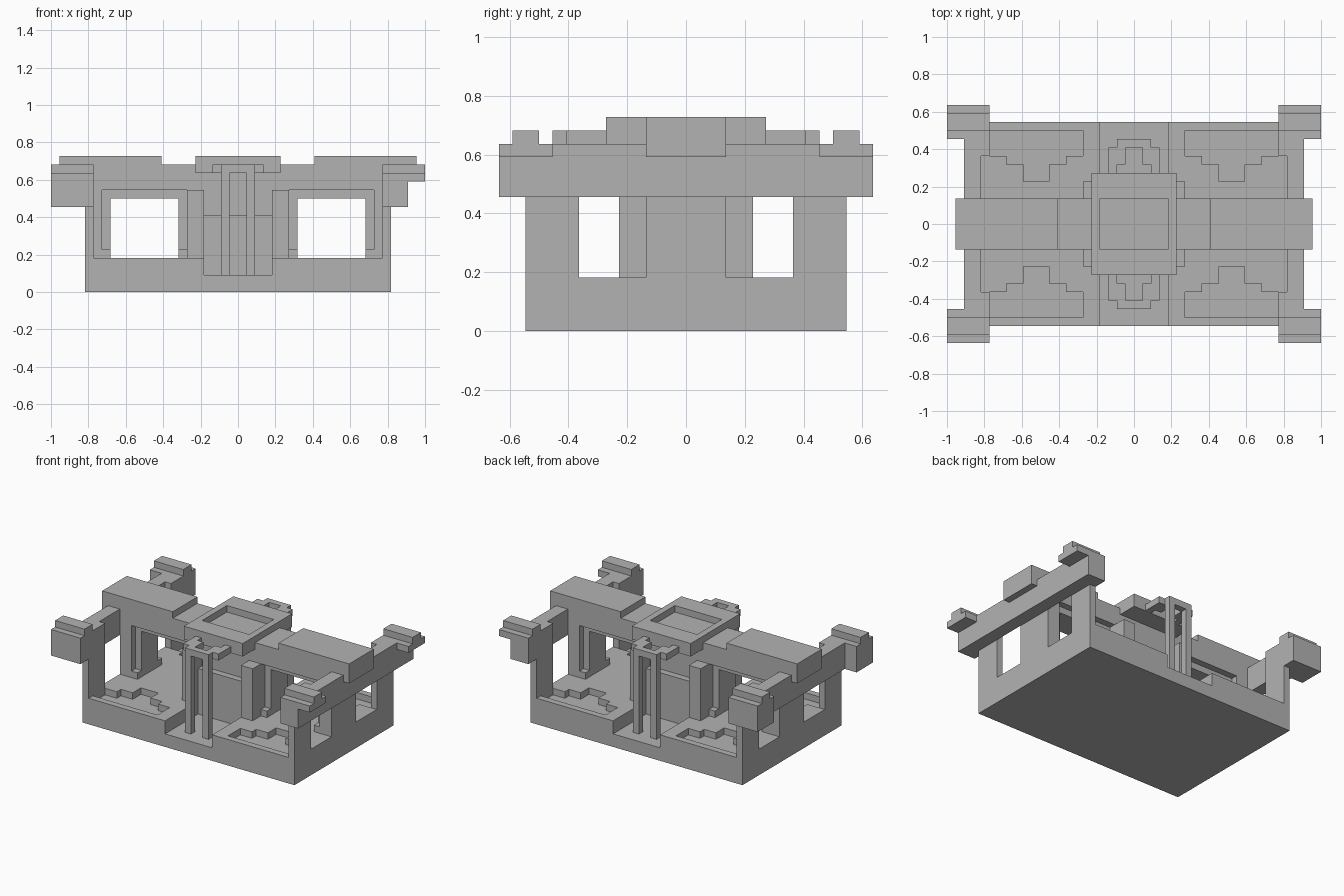
import bpy
import bmesh

U = 1 / 22  # one block of the building grid

cube = bpy.data.objects.get("Cube")
if cube:
    bpy.data.objects.remove(cube, do_unlink=True)

grey = bpy.data.materials.new("plain_grey")
grey.use_nodes = True
grey.diffuse_color = (0.45, 0.45, 0.45, 1)
grey.node_tree.nodes["Principled BSDF"].inputs["Base Color"].default_value = (0.45, 0.45, 0.45, 1)


def box(name, x, y, z):
    """Box from three (low, high) spans in grid blocks."""
    bm = bmesh.new()
    bmesh.ops.create_cube(bm, size=1)
    for v in bm.verts:
        v.co = [U * (s[0] if c < 0 else s[1]) for c, s in zip(v.co, (x, y, z))]
    mesh = bpy.data.meshes.new(name)
    bm.to_mesh(mesh)
    bm.free()
    mesh.materials.append(grey)
    obj = bpy.data.objects.new(name, mesh)
    bpy.context.collection.objects.link(obj)
    return obj


def span(s, sign):
    return s if sign > 0 else (-s[1], -s[0])


def mirrored(name, x, y, z, in_x=True, in_y=True):
    """Copies of a box on both sides of the chosen axes."""
    return [box(name, span(x, i), span(y, j), z)
            for i in ((1, -1) if in_x else (1,))
            for j in ((1, -1) if in_y else (1,))]


def cut(target, cutters):
    for c in cutters:
        mod = target.modifiers.new("cut", "BOOLEAN")
        mod.operation = "DIFFERENCE"
        mod.solver = "EXACT"
        mod.object = c
        bpy.context.view_layer.objects.active = target
        bpy.ops.object.modifier_apply(modifier=mod.name)
        bpy.data.objects.remove(c, do_unlink=True)


# Base slab with entrance channels and sunken floor panels
base = box("base", (-18, 18), (-12, 12), (0, 4))
cut(base, mirrored("cutter", (-4, 4), (3, 13), (2, 5), in_x=False))
cut(base, mirrored("cutter", (6, 17), (8, 11), (3, 5)))
cut(base, mirrored("cutter", (8, 15), (7, 8.5), (3, 5)))
cut(base, mirrored("cutter", (10, 13), (5, 7.5), (3, 5)))

# Central core with lower panel and four buttresses
box("core", (-6, 6), (-3, 3), (2, 14))
box("core_panel", (-4, 4), (-4, 4), (2, 9))
mirrored("buttress", (4, 6), (3, 5), (2, 12))

# Roof plate with a sunken centre
roof = box("roof_plate", (-5, 5), (-6, 6), (14, 16))
cut(roof, [box("cutter", (-4, 4), (-3, 3), (15, 17))])

# Long bar across the top, raised at both ends
box("roof_bar", (-18, 18), (-3, 3), (12, 15))
mirrored("bar_cap", (9, 21), (-3, 3), (13, 16), in_y=False)

# Inner arches between core and end pylons
mirrored("arch_top", (6, 16), (-2, 2), (11, 12), in_y=False)
for x in ((6, 7), (15, 16)):
    mirrored("arch_jamb", x, (-2, 2), (4, 11), in_y=False)
    mirrored("arch_foot", x, (-3, 3), (4, 5), in_y=False)
mirrored("end_pylon", (16, 18), (-3, 3), (4, 13), in_y=False)

# End walls: corner posts and overhanging beams
mirrored("corner_post", (17, 18), (8, 12), (4, 10))
mirrored("end_beam", (18, 20), (-10, 10), (10, 14), in_y=False)
mirrored("beam_shoulder", (17, 18), (8, 10), (10, 14))

# Corner heads, stepped on top; those on the left are undercut
for sign, low_x in ((-1, 22), (1, 20)):
    for side in (-1, 1):
        y = span((10, 14), side)
        box("corner_head_lower", span((17, low_x), sign), y, (10, 13))
        box("corner_head", span((17, 22), sign), y, (13, 14))
        box("corner_crest", span((17, 22), sign), span((11, 13), side), (14, 15))

# Tall gate frames at front and back, tied to the roof plate
mirrored("gate_post", (1, 2), (9, 10), (2, 14))
mirrored("gate_lintel", (-2, 2), (9, 10), (14, 15), in_x=False)
mirrored("gate_bracket", (1, 3), (7, 9), (14, 15))
mirrored("gate_tie", (2, 3), (6, 7), (14, 15))
